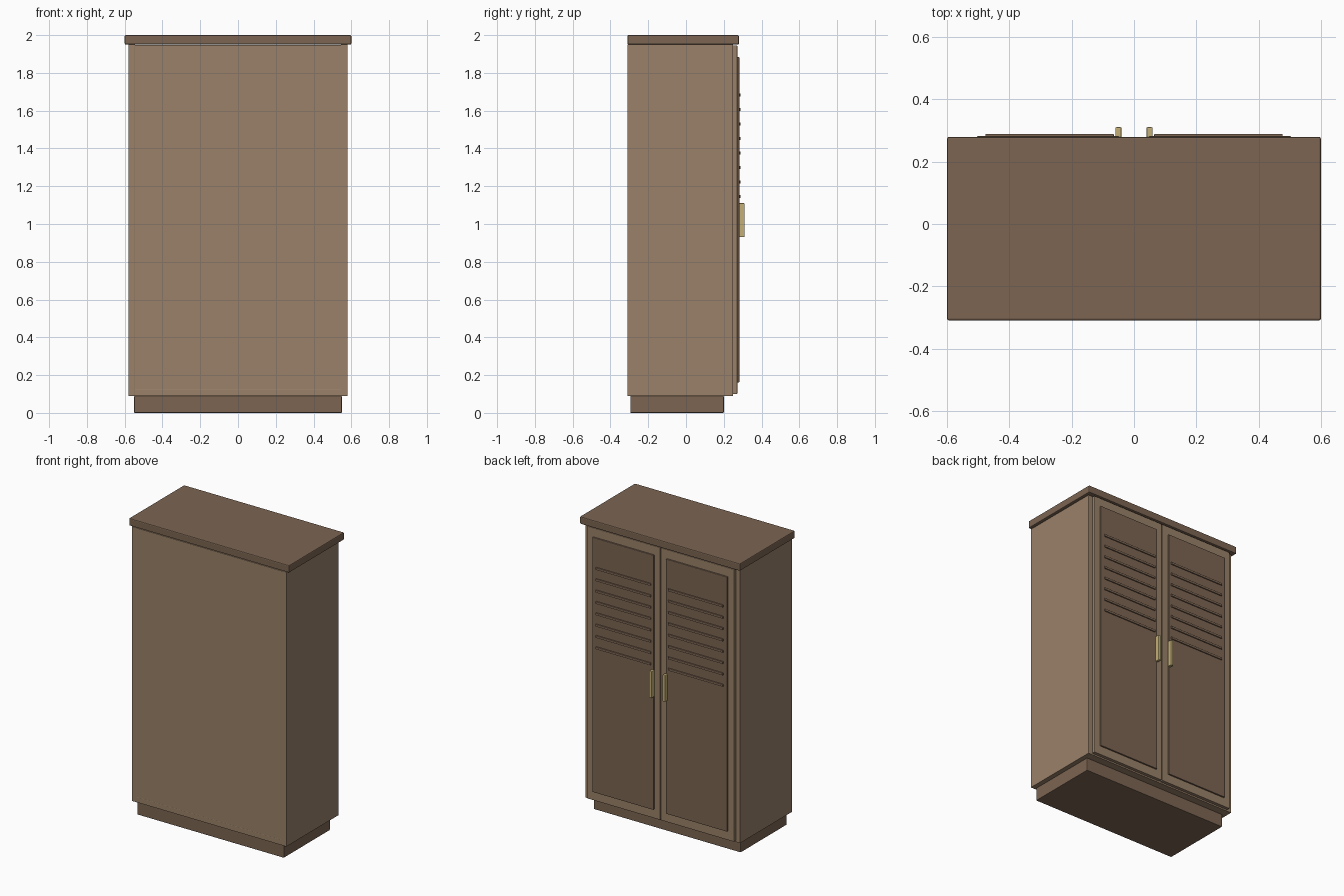
import bpy, bmesh

if "Cube" in bpy.data.objects:
    bpy.data.objects.remove(bpy.data.objects["Cube"])


def material(name, rgb):
    m = bpy.data.materials.new(name)
    m.diffuse_color = (*rgb, 1)
    m.use_nodes = True
    m.node_tree.nodes["Principled BSDF"].inputs["Base Color"].default_value = m.diffuse_color
    return m


WOOD = material("wood", (0.32, 0.22, 0.14))
DARK = material("dark_wood", (0.20, 0.13, 0.085))
BRASS = material("brass", (0.55, 0.43, 0.18))


def box(name, x, y, z, mat, bevel=0.003):
    """Bevelled box from (min, max) ranges on each axis."""
    bm = bmesh.new()
    bmesh.ops.create_cube(bm, size=1)
    for v in bm.verts:
        v.co = [r[0] + (c + 0.5) * (r[1] - r[0]) for c, r in zip(v.co, (x, y, z))]
    me = bpy.data.meshes.new(name)
    bm.to_mesh(me)
    bm.free()
    me.materials.append(mat)
    ob = bpy.data.objects.new(name, me)
    bpy.context.collection.objects.link(ob)
    if bevel:
        mod = ob.modifiers.new("bevel", "BEVEL")
        mod.width = bevel
        mod.segments = 2
    return ob


def pair(name, x, y, z, mat, bevel=0.003):
    """The same box on both sides of x = 0."""
    box(name + "_right", x, y, z, mat, bevel)
    box(name + "_left", (-x[1], -x[0]), y, z, mat, bevel)


# Plinth and overhanging top
box("plinth", (-0.55, 0.55), (-0.295, 0.20), (0, 0.09), DARK, 0.004)
box("top_board", (-0.60, 0.60), (-0.31, 0.28), (1.95, 2.0), DARK, 0.006)

# Carcass boards
pair("side_board", (0.545, 0.58), (-0.31, 0.25), (0.09, 1.95), WOOD, 0.002)
box("back_board", (-0.546, 0.546), (-0.309, -0.285), (0.125, 1.948), WOOD, 0.001)
box("bottom_board", (-0.546, 0.546), (-0.309, 0.25), (0.09, 0.126), WOOD, 0.001)

# Doors with raised dark panels
pair("door", (0.003, 0.55), (0.248, 0.272), (0.10, 1.945), WOOD)
pair("door_panel", (0.047, 0.505), (0.268, 0.282), (0.16, 1.885), DARK)

# Horizontal slats on the upper half of each door
for i in range(8):
    z = 1.145 + i * 0.0768
    pair(f"slat_{i + 1}", (0.065, 0.477), (0.274, 0.289), (z - 0.008, z + 0.008), DARK, 0.002)

# Handles
pair("handle", (0.04, 0.06), (0.278, 0.311), (0.93, 1.11), BRASS, 0.004)
